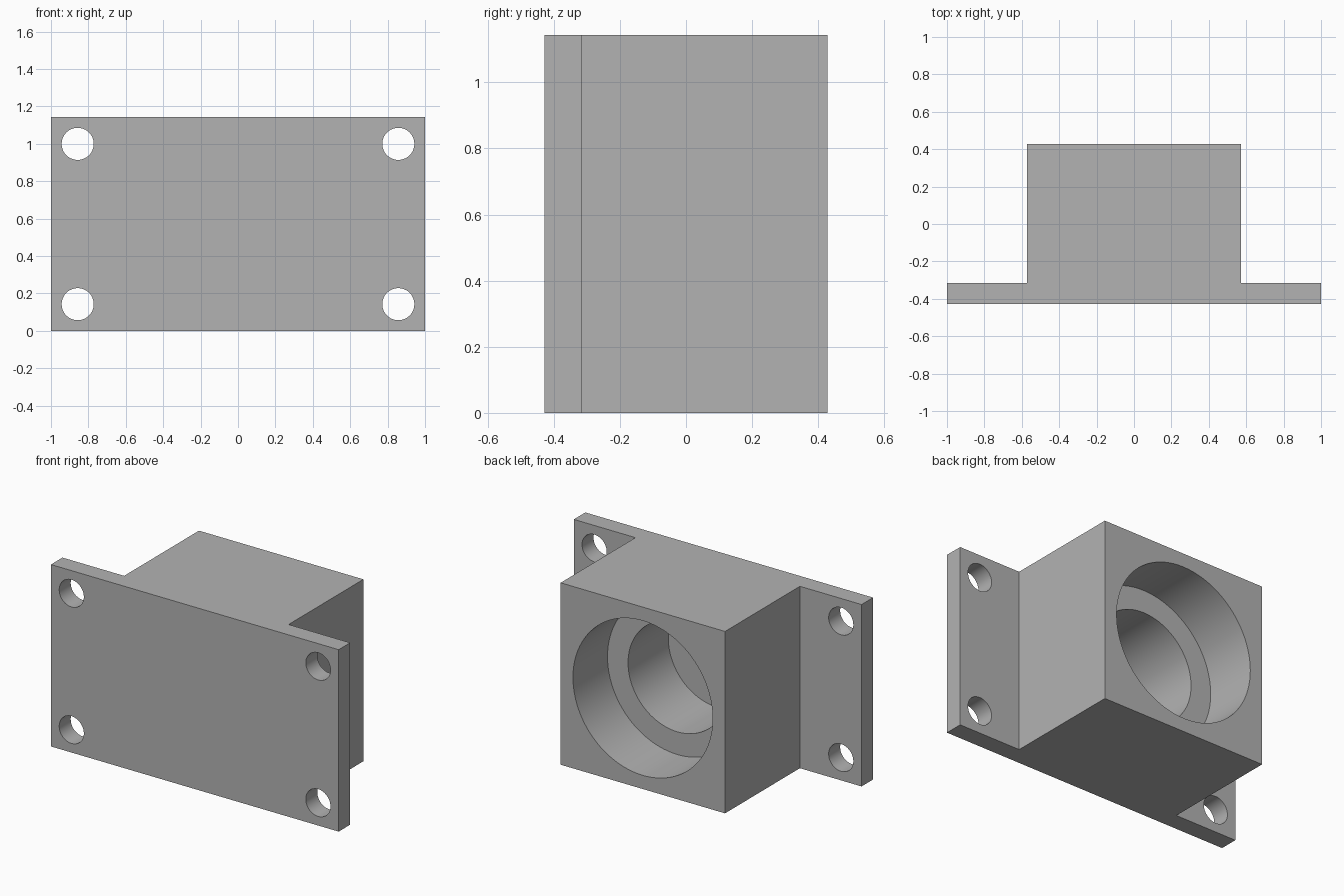
import bpy, bmesh, math

cube = bpy.data.objects.get("Cube")
if cube:
    bpy.data.objects.remove(cube, do_unlink=True)

MM = 1 / 35                      # the part is 70 x 30 x 40 units
HALF_W, HALF_BLOCK, HALF_D = 35 * MM, 20 * MM, 15 * MM
HEIGHT = 40 * MM
FLANGE_BACK = -HALF_D + 4 * MM

grey = bpy.data.materials.new("plain grey")
grey.use_nodes = True
colour = (0.45, 0.45, 0.45, 1)
grey.diffuse_color = colour
grey.node_tree.nodes["Principled BSDF"].inputs["Base Color"].default_value = colour

# Housing: T-shaped plan extruded upwards
half = [(HALF_W, -HALF_D), (HALF_W, FLANGE_BACK),
        (HALF_BLOCK, FLANGE_BACK), (HALF_BLOCK, HALF_D)]
plan = half + [(-x, y) for x, y in reversed(half)]
bm = bmesh.new()
base = bm.faces.new([bm.verts.new((x, y, 0)) for x, y in plan])
top = bmesh.ops.extrude_face_region(bm, geom=[base])["geom"]
bmesh.ops.translate(bm, vec=(0, 0, HEIGHT),
                    verts=[v for v in top if isinstance(v, bmesh.types.BMVert)])
bmesh.ops.recalc_face_normals(bm, faces=bm.faces)
mesh = bpy.data.meshes.new("flanged_housing")
bm.to_mesh(mesh)
bm.free()
mesh.materials.append(grey)
housing = bpy.data.objects.new("flanged_housing", mesh)
bpy.context.collection.objects.link(housing)
bpy.context.view_layer.objects.active = housing


def drill(x, z, radius, y_from, y_to, sides):
    """Cut a round hole along y, then remove the cutter."""
    bpy.ops.mesh.primitive_cylinder_add(
        vertices=sides, radius=radius, depth=y_to - y_from,
        location=(x, (y_from + y_to) / 2, z), rotation=(math.pi / 2, 0, 0))
    cutter = bpy.context.object
    cutter.hide_render = True
    cutter.data.materials.append(grey)
    bpy.context.view_layer.objects.active = housing
    cut = housing.modifiers.new("hole", 'BOOLEAN')
    cut.operation = 'DIFFERENCE'
    cut.solver = 'EXACT'
    cut.object = cutter
    bpy.ops.object.modifier_apply(modifier=cut.name)
    bpy.data.objects.remove(cutter, do_unlink=True)


# Stepped blind bore, open at the back
drill(0, HEIGHT / 2, 17 * MM, HALF_D - 12 * MM, HALF_D + 0.1, 96)
drill(0, HEIGHT / 2, 12 * MM, FLANGE_BACK, HALF_D + 0.1, 96)

# Four screw holes through the flange
for x in (-30 * MM, 30 * MM):
    for z in (5 * MM, HEIGHT - 5 * MM):
        drill(x, z, 3 * MM, -HALF_D - 0.1, FLANGE_BACK + 0.1, 48)

bpy.ops.object.select_all(action='DESELECT')
housing.select_set(True)
bpy.context.view_layer.objects.active = housing
bpy.ops.object.shade_smooth_by_angle(angle=math.radians(30))
